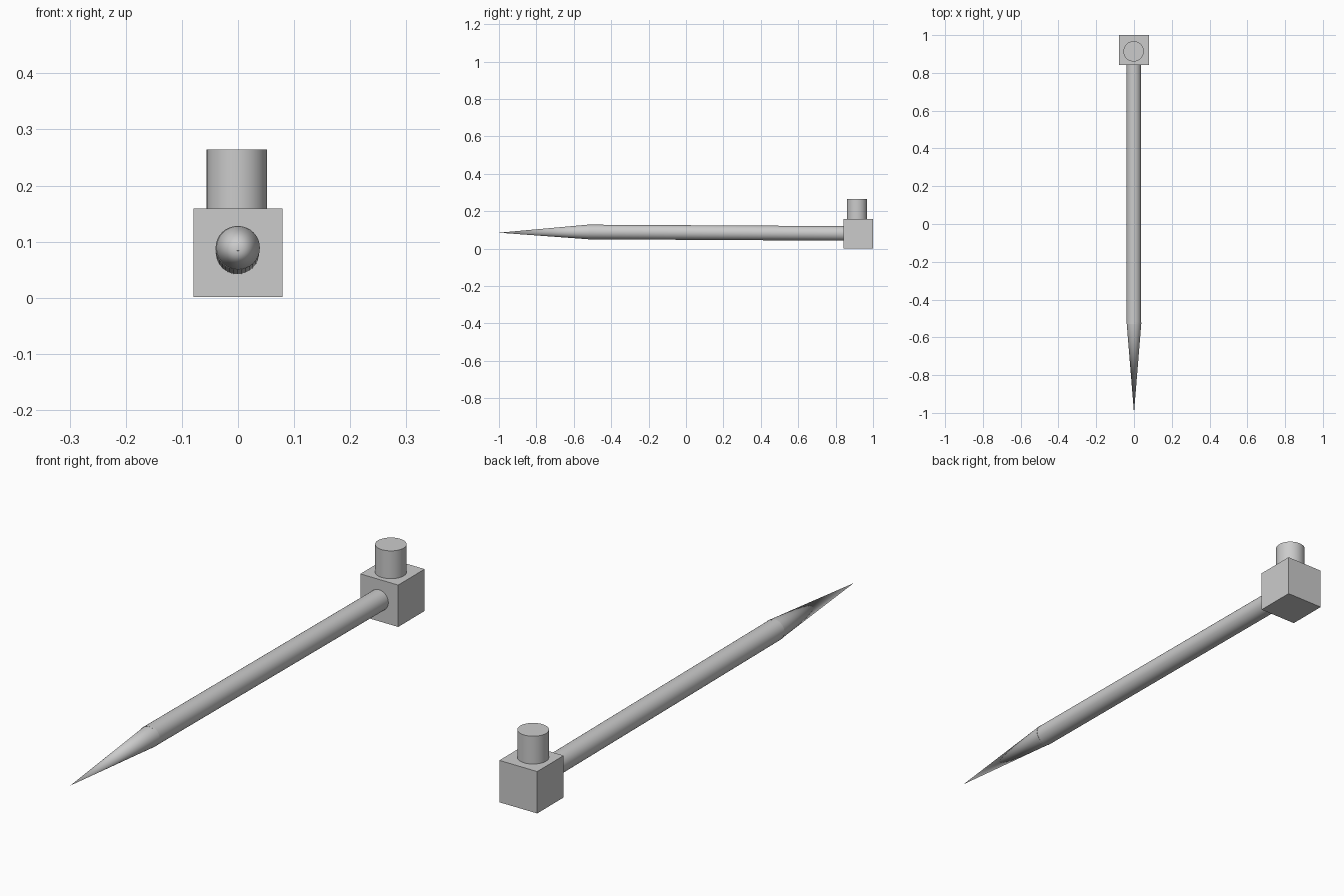
import bpy, math
from mathutils import Vector

if "Cube" in bpy.data.objects:
    bpy.data.objects.remove(bpy.data.objects["Cube"])


def tapered(name, start, end, r_start, r_end, sides=32):
    """Cylinder or cone running from start to end."""
    a, b = Vector(start), Vector(end)
    axis = b - a
    bpy.ops.mesh.primitive_cone_add(
        vertices=sides, radius1=r_start, radius2=r_end, depth=axis.length,
        location=(a + b) / 2,
        rotation=Vector((0, 0, 1)).rotation_difference(axis).to_euler())
    obj = bpy.context.object
    obj.name = name
    bpy.ops.object.shade_smooth_by_angle(angle=math.radians(30))
    return obj


# Square block at the back end
bpy.ops.mesh.primitive_cube_add(size=0.158, location=(0, 0.921, 0.080))
bpy.context.object.name = "end_block"

# Round post on top of the block
tapered("top_post", (-0.002, 0.914, 0.15), (-0.002, 0.914, 0.264), 0.054, 0.054)

# Long shaft, very slightly tilted, ending inside the block
tapered("shaft", (-0.001, 0.87, 0.081), (-0.001, -0.53, 0.089), 0.039, 0.039)

# Pointed tip
tapered("tip", (0, -0.522, 0.089), (0, -1.0, 0.085), 0.039, 0.0)
